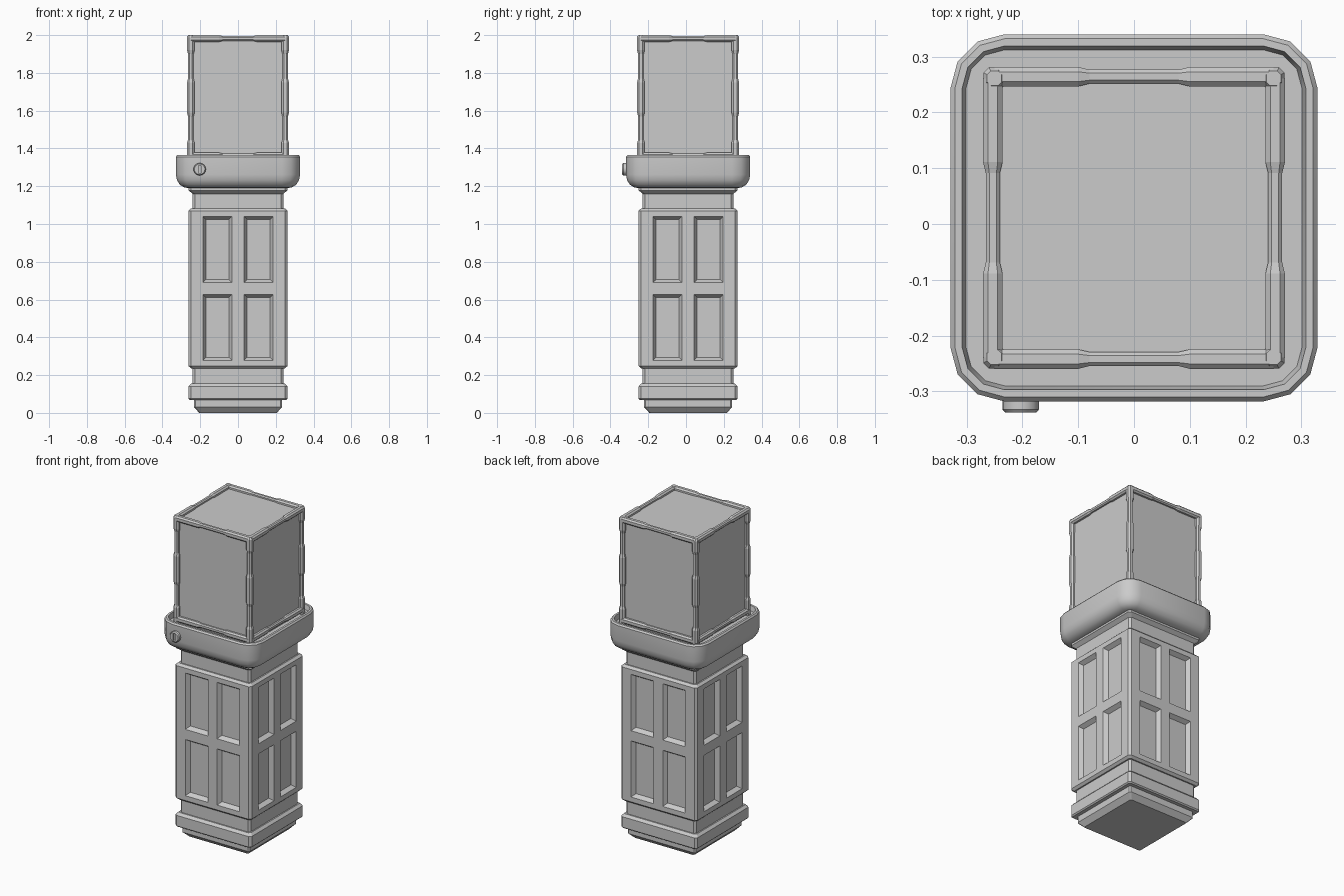
import bpy, bmesh
from math import cos, sin, pi
from mathutils import Vector, Matrix

if "Cube" in bpy.data.objects:
    bpy.data.objects.remove(bpy.data.objects["Cube"])

CY = 0.011  # the square shaft sits slightly behind centre because of the screw


def finish(bm, name, loc=(0, CY, 0), smooth=None):
    bmesh.ops.recalc_face_normals(bm, faces=bm.faces)
    me = bpy.data.meshes.new(name)
    bm.to_mesh(me)
    bm.free()
    ob = bpy.data.objects.new(name, me)
    ob.location = loc
    bpy.context.collection.objects.link(ob)
    if smooth:
        bpy.ops.object.select_all(action='DESELECT')
        ob.select_set(True)
        bpy.context.view_layer.objects.active = ob
        bpy.ops.object.shade_smooth_by_angle(angle=smooth)
    return ob


def outline(half, r, seg):
    """Square of given half width with corners cut in seg steps."""
    pts = []
    for k in range(4):
        c = Matrix.Rotation(k * pi / 2, 2) @ Vector((half - r, half - r))
        for i in range(seg + 1):
            a = k * pi / 2 + i * pi / 2 / seg
            pts.append((c.x + r * cos(a), c.y + r * sin(a)))
    return pts


def skin(bm, rings):
    """Bridge rings of points and cap both ends."""
    rings = [[bm.verts.new(p) for p in ring] for ring in rings]
    n = len(rings[0])
    for a, b in zip(rings, rings[1:]):
        for i in range(n):
            j = (i + 1) % n
            bm.faces.new((a[i], a[j], b[j], b[i]))
    bm.faces.new(rings[0][::-1])
    bm.faces.new(rings[-1])


def loft(profile, seg=1):
    """profile: (half width, z, corner cut)."""
    bm = bmesh.new()
    skin(bm, [[(x, y, z) for x, y in outline(h, r, seg)] for h, z, r in profile])
    return bm


# Foot, lower ring and necks
finish(loft([(.205, 0, .008), (.233, .03, .008), (.233, .075, .008)]), "foot")
finish(loft([(.255, .068, .014), (.262, .075, .014), (.262, .14, .014),
             (.248, .155, .012)]), "lower_ring")
finish(loft([(.24, .14, .012), (.24, .25, .012)]), "lower_neck")
finish(loft([(.24, 1.07, .012), (.24, 1.16, .012), (.262, 1.178, .014),
             (.262, 1.2, .014)]), "upper_neck")

# Handle body with four recessed panels per side
body = loft([(.248, .235, .012), (.262, .248, .014), (.262, 1.07, .014), (.248, 1.083, .012)])
cuts = [((s, 0, 0), (1, 0, 0)) for s in (-.186, -.032, .032, .186)]
cuts += [((0, s, 0), (0, 1, 0)) for s in (-.186, -.032, .032, .186)]
cuts += [((0, 0, z), (0, 0, 1)) for z in (.278, .627, .69, 1.04)]
for co, no in cuts:
    bmesh.ops.bisect_plane(body, geom=body.verts[:] + body.edges[:] + body.faces[:],
                           plane_co=co, plane_no=no)
body.normal_update()
bmesh.ops.recalc_face_normals(body, faces=body.faces)
panels = []
for f in body.faces:
    c = f.calc_center_median()
    axial = max(abs(f.normal.x), abs(f.normal.y)) > .99
    across = abs(c.y) if abs(f.normal.x) > .9 else abs(c.x)
    if axial and .032 < across < .186 and (.278 < c.z < .627 or .69 < c.z < 1.04):
        panels.append(f)
bmesh.ops.inset_individual(body, faces=panels, thickness=.023, depth=-.025)
finish(body, "handle_body")

# Collar with rounded underside and sunken top
collar = [(.26, 1.19), (.285, 1.194), (.308, 1.208), (.323, 1.232), (.329, 1.262),
          (.329, 1.356), (.321, 1.365), (.308, 1.365), (.301, 1.335)]
finish(loft([(h, z, h - .232) for h, z in collar], 3), "collar", smooth=.7)

# Head core behind the frame
finish(loft([(.25, 1.32, .005), (.25, 1.98, .005)]), "head_core")


# Frame bars with stepped thickness
def bar(name, axis, a, b, half, stations):
    bm = bmesh.new()
    rings = []
    for t, s in stations:
        ring = []
        for u, v in outline(half * s, half * s * .5, 1):
            p = [a + u, b + v]
            p.insert(axis, t)
            ring.append(p)
        rings.append(ring)
    skin(bm, rings)
    finish(bm, name)


E = .253
level = [(-.25, 1), (-.1, 1), (-.08, .72), (.08, .72), (.1, 1), (.25, 1)]
upright = [(1.32, 1), (1.43, 1), (1.445, .75), (1.57, .75), (1.59, 1), (1.75, 1),
           (1.77, .75), (1.9, .75), (1.92, 1), (1.988, 1), (2.0, .65)]
for s in (-1, 1):
    for z, tag in ((1.36, "bottom"), (1.982, "top")):
        bar("frame_%s_x" % tag, 0, s * E, z, .0175, level)
        bar("frame_%s_y" % tag, 1, s * E, z, .0175, level)
    for q in (-1, 1):
        bar("frame_post", 2, s * .25, q * .25, .02, upright)

# Screw with a slot on the front of the collar
bm = bmesh.new()
skin(bm, [[(r * cos(i * pi / 8), y, r * sin(i * pi / 8)) for i in range(16)]
          for r, y in ((.033, -.30), (.033, -.332), (.028, -.338))])
screw = finish(bm, "screw", (-.203, 0, 1.29), .5)
bm = bmesh.new()
bmesh.ops.create_cube(bm, size=1, matrix=Matrix.Diagonal((.014, .024, .042, 1)))
cutter = finish(bm, "slot_cutter", (-.203, -.338, 1.29))
cutter.hide_render = True
cutter.hide_set(True)
mod = screw.modifiers.new("slot", 'BOOLEAN')
mod.object = cutter
mod.operation = 'DIFFERENCE'
